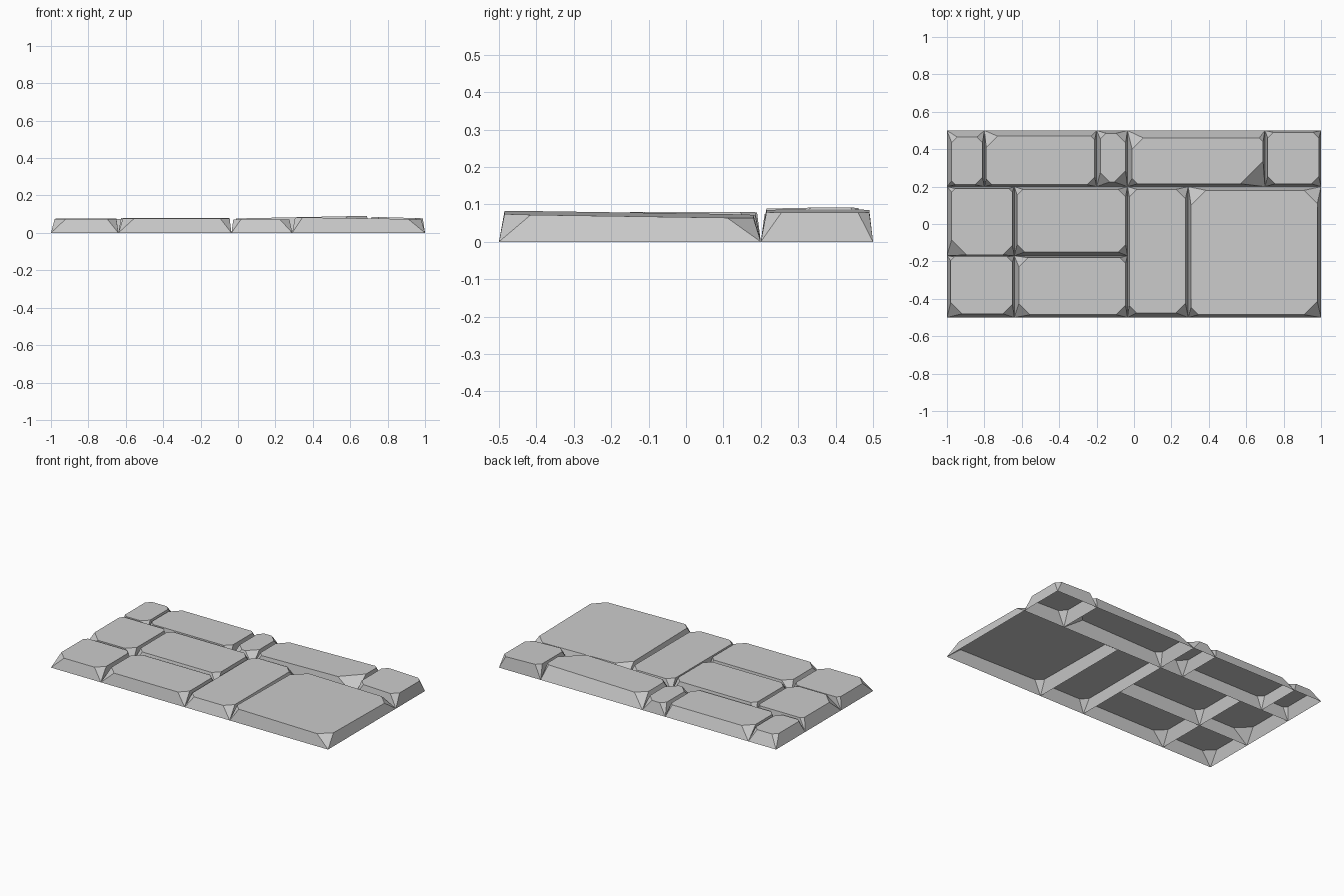
import bpy
import bmesh
from mathutils import Vector

if "Cube" in bpy.data.objects:
    bpy.data.objects.remove(bpy.data.objects["Cube"], do_unlink=True)

# One plain stone colour
stone = bpy.data.materials.new("grey stone")
stone.use_nodes = True
grey = (0.6, 0.6, 0.6, 1)
stone.diffuse_color = grey
stone.node_tree.nodes["Principled BSDF"].inputs["Base Color"].default_value = grey


def paving_stone(name, left, right, front, back, inset, chamfer,
                 height=0.075, tilt_x=0.0, tilt_y=0.0):
    """Hollow slab with sloped sides and clipped top corners.
    inset: front, right, back, left; chamfer: front left, front right,
    back right, back left; tilts: rise per unit along x and y."""
    middle = Vector(((left + right) / 2, (front + back) / 2))
    base = [Vector(p) for p in ((left, front), (right, front), (right, back), (left, back))]
    f, r, b, l = inset
    rim = [base[0] + Vector((l, f)), base[1] + Vector((-r, f)),
           base[2] + Vector((-r, -b)), base[3] + Vector((l, -b))]

    bm = bmesh.new()

    def top_vert(p):
        d = p - middle
        return bm.verts.new((p.x, p.y, height + tilt_x * d.x + tilt_y * d.y))

    low = [bm.verts.new((p.x, p.y, 0)) for p in base]
    high = []
    for i, p in enumerate(rim):
        before, after = rim[i - 1] - p, rim[(i + 1) % 4] - p
        high.append((top_vert(p + before.normalized() * chamfer[i]),
                     top_vert(p + after.normalized() * chamfer[i])))

    # Clipped corners, sides and the worn top; the underside stays open
    for i in range(4):
        j = (i + 1) % 4
        bm.faces.new((low[i], high[i][1], high[i][0]))
        bm.faces.new((low[i], low[j], high[j][0], high[i][1]))
    bm.faces.new([v for pair in high for v in pair])

    mesh = bpy.data.meshes.new(name)
    bm.to_mesh(mesh)
    bm.free()
    mesh.materials.append(stone)
    bpy.context.collection.objects.link(bpy.data.objects.new(name, mesh))


# Lines shared by neighbouring stones
FRONT, SEAM, ROW, BACK = -0.5, -0.17, 0.2, 0.5
A, B, C, D = -1.0, -0.64, -0.035, 0.29

# Wide front area
paving_stone("right_rear_square", A, B, SEAM, ROW, inset=(0.005, 0.01, 0.01, 0.025),
             chamfer=(0.08, 0.05, 0.02, 0.02), height=0.078)
paving_stone("right_front_square", A, B, FRONT, SEAM, inset=(0.02, 0.01, 0.005, 0.02),
             chamfer=(0.06, 0.05, 0.03, 0.02), height=0.075)
paving_stone("centre_rear_slab", B, C, SEAM, ROW, inset=(0.02, 0.01, 0.015, 0.015),
             chamfer=(0.04, 0.04, 0.04, 0.03), height=0.079)
paving_stone("centre_front_slab", B, C, FRONT, SEAM, inset=(0.015, 0.01, 0.01, 0.025),
             chamfer=(0.06, 0.05, 0.03, 0.05), height=0.077)
paving_stone("centre_tall_slab", C, D, FRONT, ROW, inset=(0.025, 0.015, 0.015, 0.01),
             chamfer=(0.04, 0.05, 0.05, 0.04), height=0.071)
paving_stone("left_large_slab", D, 1, FRONT, ROW, inset=(0.015, 0.02, 0.02, 0.015),
             chamfer=(0.04, 0.07, 0.07, 0.08), height=0.073, tilt_x=-0.015, tilt_y=-0.015)

# Narrow back row
paving_stone("back_row_end_right", A, -0.8, ROW, BACK, inset=(0.01, 0.01, 0.035, 0.025),
             chamfer=(0.02, 0.04, 0.03, 0.03), height=0.074)
paving_stone("back_row_long_right", -0.8, -0.2, ROW, BACK, inset=(0.01, 0.01, 0.03, 0.01),
             chamfer=(0.03, 0.04, 0.02, 0.06), height=0.074)
paving_stone("back_row_small", -0.2, C, ROW, BACK, inset=(0.025, 0.01, 0.015, 0.02),
             chamfer=(0.05, 0.06, 0.05, 0.03), height=0.073)
paving_stone("back_row_long_left", C, 0.7, ROW, BACK, inset=(0.015, 0.01, 0.04, 0.025),
             chamfer=(0.03, 0.12, 0.02, 0.06), height=0.084, tilt_x=0.02)
paving_stone("back_row_end_left", 0.7, 1, ROW, BACK, inset=(0.015, 0.012, 0.01, 0.015),
             chamfer=(0.04, 0.04, 0.03, 0.03), height=0.082, tilt_x=-0.03)
